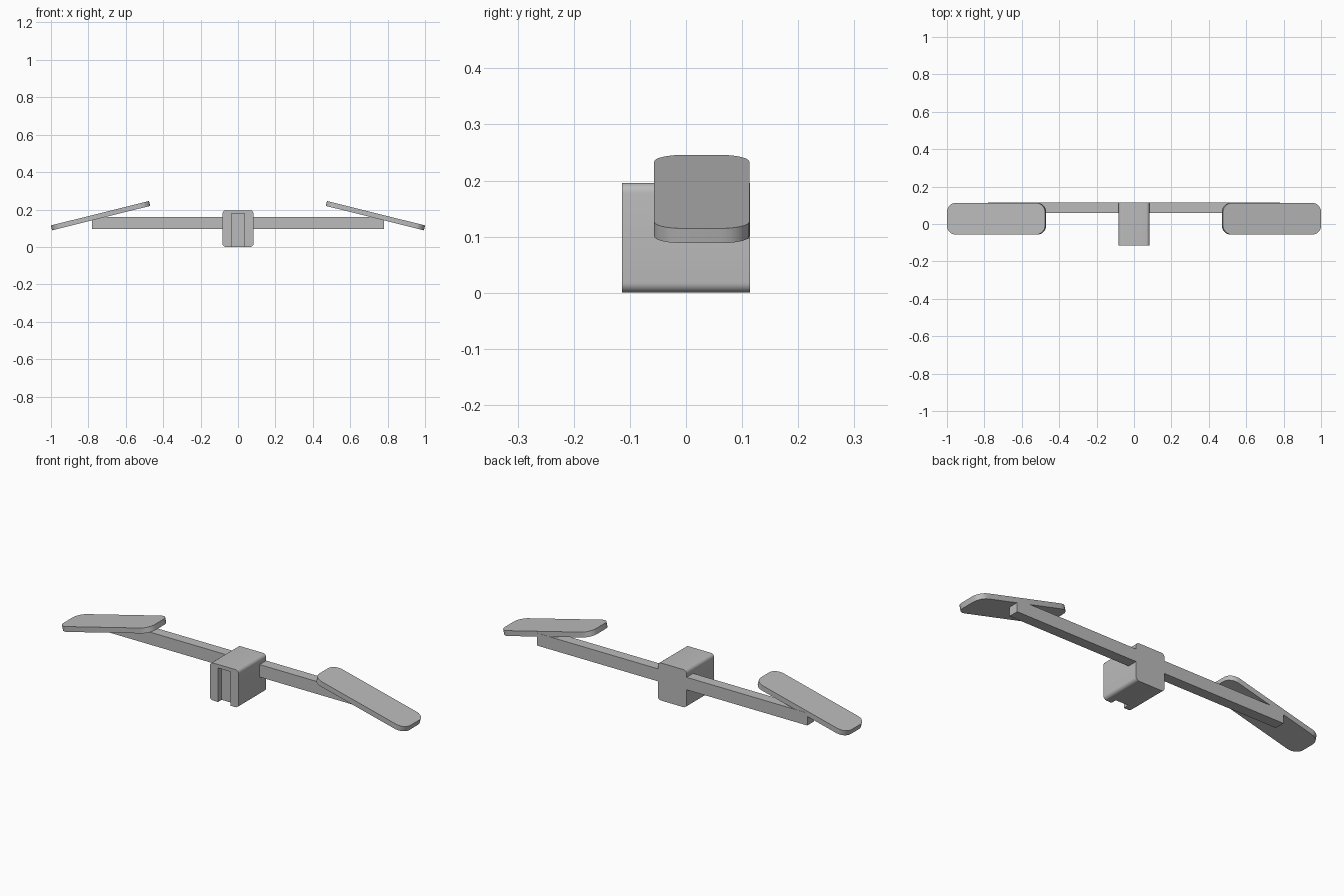
import bpy
import bmesh
import math
from mathutils import Matrix, Vector

cube = bpy.data.objects.get("Cube")
if cube:
    bpy.data.objects.remove(cube, do_unlink=True)

grey = bpy.data.materials.new("plain grey")
grey.use_nodes = True
colour = (0.5, 0.5, 0.5, 1)
grey.diffuse_color = colour
grey.node_tree.nodes["Principled BSDF"].inputs["Base Color"].default_value = colour


def rounded_slab(name, width, depth, thickness, radius, matrix, steps=6):
    """Rectangle with rounded corners, extruded about its centre."""
    bm = bmesh.new()
    verts = []
    if radius:
        for corner, (sx, sy) in enumerate([(1, 1), (-1, 1), (-1, -1), (1, -1)]):
            cx, cy = sx * (width / 2 - radius), sy * (depth / 2 - radius)
            for i in range(steps + 1):
                a = math.radians(90) * (corner + i / steps)
                verts.append(bm.verts.new((cx + radius * math.cos(a),
                                           cy + radius * math.sin(a), -thickness / 2)))
    else:
        for sx, sy in [(1, 1), (-1, 1), (-1, -1), (1, -1)]:
            verts.append(bm.verts.new((sx * width / 2, sy * depth / 2, -thickness / 2)))
    face = bm.faces.new(verts)
    grown = bmesh.ops.extrude_face_region(bm, geom=[face])
    top = [v for v in grown["geom"] if isinstance(v, bmesh.types.BMVert)]
    bmesh.ops.translate(bm, verts=top, vec=Vector((0, 0, thickness)))
    bmesh.ops.transform(bm, matrix=matrix, verts=bm.verts)
    bmesh.ops.recalc_face_normals(bm, faces=bm.faces)
    mesh = bpy.data.meshes.new(name)
    bm.to_mesh(mesh)
    bm.free()
    mesh.materials.append(grey)
    obj = bpy.data.objects.new(name, mesh)
    bpy.context.collection.objects.link(obj)
    return obj


def smooth(obj):
    bpy.ops.object.select_all(action="DESELECT")
    obj.select_set(True)
    bpy.context.view_layer.objects.active = obj
    bpy.ops.object.shade_smooth_by_angle(angle=math.radians(30))


# Central block, rounded along its length
upright = Matrix.Rotation(math.radians(90), 4, "X")
block = rounded_slab("centre_block", 0.166, 0.196, 0.228, 0.018,
                     Matrix.Translation((0, 0, 0.098)) @ upright)

# Slot in the front of the block, open at the bottom
cutter = rounded_slab("slot_cutter", 0.072, 0.06, 0.275, 0,
                      Matrix.Translation((0, -0.114, 0.04)))
cutter.hide_render = True
cut = block.modifiers.new("slot", "BOOLEAN")
cut.operation = "DIFFERENCE"
cut.solver = "EXACT"
cut.object = cutter
bpy.context.view_layer.objects.active = block
bpy.ops.object.modifier_apply(modifier=cut.name)
bpy.data.objects.remove(cutter, do_unlink=True)
smooth(block)

# Arms and tilted paddles on both sides
for side, label in [(1, "left"), (-1, "right")]:
    rounded_slab(label + "_arm", 0.71, 0.054, 0.065, 0,
                 Matrix.Translation((side * 0.425, 0.087, 0.128)))
    tilt = Matrix.Rotation(side * math.radians(14), 4, "Y")
    smooth(rounded_slab(label + "_paddle", 0.541, 0.17, 0.027, 0.05,
                        Matrix.Translation((side * 0.735, 0.028, 0.167)) @ tilt))
